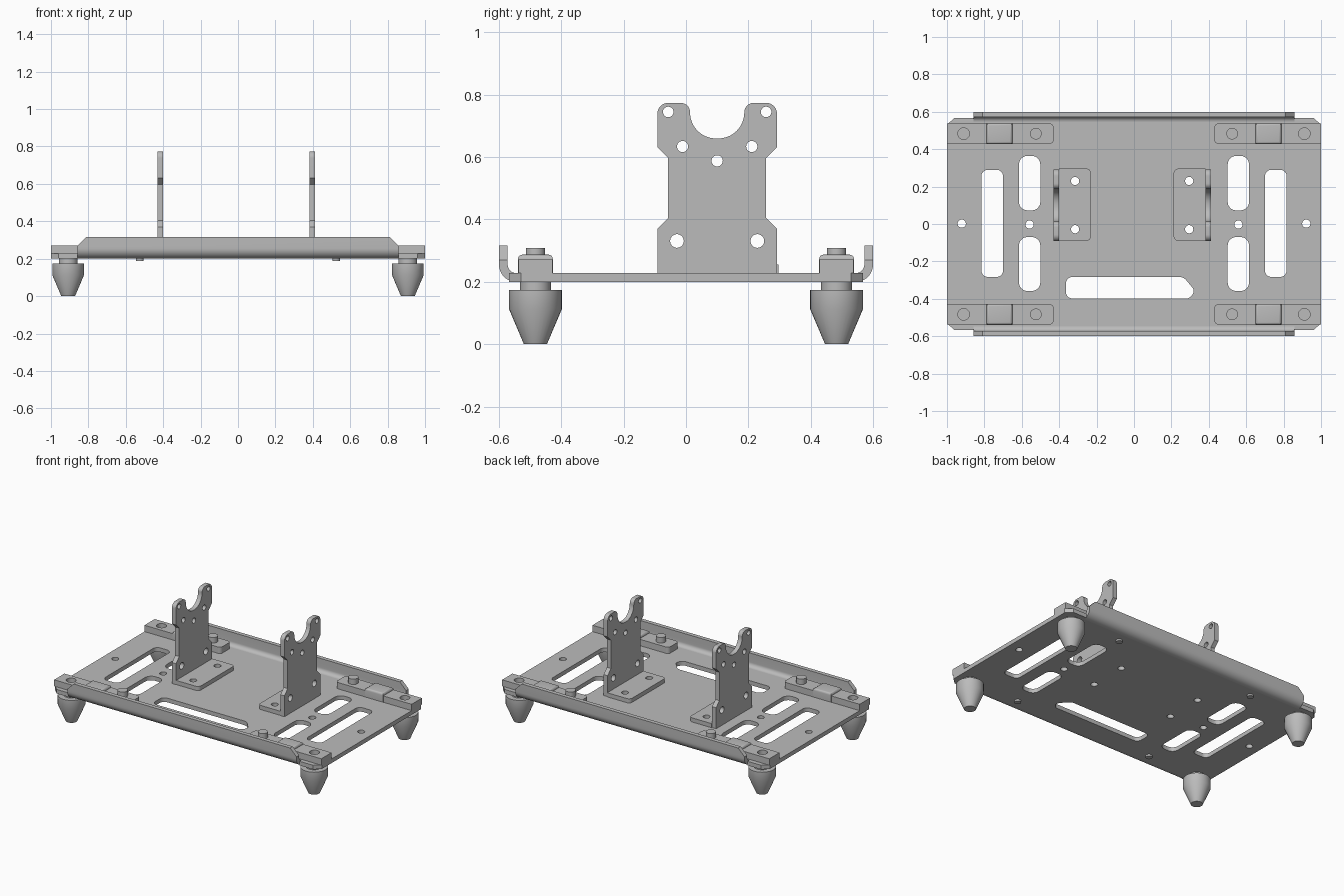
import bpy, bmesh, math
from mathutils import Matrix, Vector

if "Cube" in bpy.data.objects:
    bpy.data.objects.remove(bpy.data.objects["Cube"], do_unlink=True)

metal = bpy.data.materials.new("plain grey")
metal.use_nodes = True
GREY = (0.5, 0.5, 0.5, 1)
metal.diffuse_color = GREY
metal.node_tree.nodes["Principled BSDF"].inputs["Base Color"].default_value = GREY

BOTTOM, TOP, GAUGE = 0.2, 0.228, 0.028


def finish(name, bm, matrix=Matrix()):
    """Clean a bmesh, place it and turn it into a shaded object."""
    bm.transform(matrix)
    bmesh.ops.remove_doubles(bm, verts=bm.verts, dist=1e-5)
    bmesh.ops.recalc_face_normals(bm, faces=bm.faces)
    mesh = bpy.data.meshes.new(name)
    bm.to_mesh(mesh)
    bm.free()
    mesh.materials.clear()
    mesh.materials.append(metal)
    obj = bpy.data.objects.new(name, mesh)
    bpy.context.collection.objects.link(obj)
    bpy.ops.object.select_all(action='DESELECT')
    obj.select_set(True)
    bpy.context.view_layer.objects.active = obj
    bpy.ops.object.shade_smooth_by_angle(angle=math.radians(30))
    return obj


def rounded(corners, steps=8):
    """Outline from (x, y, radius) corners, each turned into a true arc."""
    out = []
    for i, (x, y, r) in enumerate(corners):
        p = Vector((x, y))
        if not r:
            out.append(p)
            continue
        a = (Vector(corners[i - 1][:2]) - p).normalized()
        b = (Vector(corners[(i + 1) % len(corners)][:2]) - p).normalized()
        half = (math.pi - a.angle(b)) / 2
        d, w = r * math.tan(half), math.cos(half)
        for k in range(steps + 1):
            t = k / steps
            f, g, h = (1 - t) ** 2, 2 * t * (1 - t) * w, t * t
            out.append(((p + a * d) * f + p * g + (p + b * d) * h) / (f + g + h))
    return out


def box_outline(x0, x1, y0, y1, r):
    return rounded([(x0, y0, r), (x1, y0, r), (x1, y1, r), (x0, y1, r)])


def circle(x, y, r, n=24):
    return [Vector((x + r * math.cos(k * math.tau / n), y + r * math.sin(k * math.tau / n)))
            for k in range(n)]


def sheet(name, loops, low, high, matrix=Matrix()):
    """Flat sheet with holes: first loop is the outline, the rest are cut out."""
    curve = bpy.data.curves.new(name + "_outline", 'CURVE')
    curve.dimensions, curve.fill_mode = '2D', 'BOTH'
    curve.extrude = (high - low) / 2
    for loop in loops:
        spline = curve.splines.new('POLY')
        spline.points.add(len(loop) - 1)
        for point, p in zip(spline.points, loop):
            point.co = (p.x, p.y, 0, 1)
        spline.use_cyclic_u = True
    helper = bpy.data.objects.new(name + "_helper", curve)
    bpy.context.collection.objects.link(helper)
    bpy.context.view_layer.update()
    mesh = bpy.data.meshes.new_from_object(
        helper.evaluated_get(bpy.context.evaluated_depsgraph_get()))
    bm = bmesh.new()
    bm.from_mesh(mesh)
    bpy.data.objects.remove(helper)
    bpy.data.curves.remove(curve)
    bpy.data.meshes.remove(mesh)
    return finish(name, bm, matrix @ Matrix.Translation((0, 0, (low + high) / 2)))


def lathe(name, profile, x, y, steps=32):
    """Turn an (r, z) profile around a vertical axis."""
    bm = bmesh.new()
    verts = [bm.verts.new((r, 0, z)) for r, z in profile]
    edges = [bm.edges.new(pair) for pair in zip(verts, verts[1:])]
    bmesh.ops.spin(bm, geom=verts + edges, axis=(0, 0, 1), cent=(0, 0, 0),
                   angle=math.tau, steps=steps)
    return finish(name, bm, Matrix.Translation((x, y, 0)))


# Base plate: chamfered corners, edges set back where the flanges begin
quarter = [(1, 0.53), (0.96, 0.568), (0.858, 0.568), (0.858, 0.545)]
outline = quarter + [(-x, y) for x, y in reversed(quarter)]
outline += [(-x, -y) for x, y in outline]
loops = [[Vector(p) for p in outline]]
for s in (-1, 1):
    for x, x_half, y0, y1, r in ((0.758, 0.058, -0.283, 0.29, 0.035),
                                 (0.558, 0.057, 0.073, 0.364, 0.045),
                                 (0.558, 0.057, -0.358, -0.07, 0.045)):
        loops.append(box_outline(s * x - x_half, s * x + x_half, y0, y1, r))
    loops += [circle(s * 0.558, -0.003, 0.022), circle(s * 0.921, 0.002, 0.022)]
    loops += [circle(s * 0.305 - 0.01, y, 0.022) for y in (-0.028, 0.23)]
loops.append(rounded([(-0.364, -0.398, 0.035), (0.3, -0.398, 0.035), (0.325, -0.355, 0.03),
                      (0.265, -0.283, 0.05), (-0.364, -0.283, 0.035)]))
sheet("base_plate", loops, BOTTOM, TOP)

# Bent side flanges with clipped upper corners
for side, s in (("front", -1), ("back", 1)):
    outer, inner = [], []
    for k in range(9):
        a = k * math.pi / 16
        for path, r in ((outer, 0.055), (inner, 0.055 - GAUGE)):
            path.append((0.545 + r * math.sin(a), BOTTOM + 0.055 - r * math.cos(a)))
    section = outer + [(0.6, 0.317), (0.6 - GAUGE, 0.317)] + inner[::-1]
    bm = bmesh.new()
    face = bm.faces.new([bm.verts.new((-0.858, s * y, z)) for y, z in section])
    end = bmesh.ops.extrude_face_region(bm, geom=[face])["geom"]
    bmesh.ops.translate(bm, verts=[v for v in end if isinstance(v, bmesh.types.BMVert)],
                        vec=(1.716, 0, 0))
    for e in (-1, 1):
        bmesh.ops.bisect_plane(bm, geom=bm.verts[:] + bm.edges[:] + bm.faces[:],
                               plane_co=(e * 0.858, 0, 0.27), plane_no=(e, 0, 1),
                               clear_outer=True)
        bmesh.ops.holes_fill(bm, edges=[ed for ed in bm.edges if ed.is_boundary])
    finish(side + "_flange", bm)

# Corner mounts: strip, raised cap, stud and tapered foot
for side, sy in (("front", -1), ("back", 1)):
    for hand, sx in (("right", -1), ("left", 1)):
        tag = f"{side}_{hand}_"
        y = sy * 0.483
        strip = rounded([(sx * 1.0, y - 0.055, 0), (sx * 0.43, y - 0.055, 0.022),
                         (sx * 0.43, y + 0.055, 0.022), (sx * 1.0, y + 0.055, 0)])
        sheet(tag + "strip", [strip, circle(sx * 0.911, y, 0.031)], TOP, 0.271)

        bm = bmesh.new()
        bmesh.ops.create_cube(bm, size=1, matrix=Matrix.Translation((sx * 0.719, y, 0.257))
                              @ Matrix.Diagonal((0.138, 0.112, 0.06, 1)))
        rim = [e for e in bm.edges if all(v.co.z > 0.27 for v in e.verts)]
        bmesh.ops.bevel(bm, geom=rim, offset=0.014, segments=4, profile=0.5, affect='EDGES')
        finish(tag + "cap", bm)

        lathe(tag + "stud", [(0, 0.188), (0.021, 0.188), (0.021, 0.24), (0.031, 0.24),
                             (0.031, 0.308), (0, 0.308)], sx * 0.525, y)
        lathe(tag + "foot", [(0, 0), (0.037, 0), (0.085, 0.113), (0.085, 0.174),
                             (0.05, 0.174), (0.05, BOTTOM), (0, BOTTOM)], sx * 0.908, y)

# Upright brackets: profiled plate on a flat foot, both reaching inwards
MID = 0.1
half = [(0.192, TOP, 0), (0.192, 0.37, 0), (0.157, 0.405, 0), (0.157, 0.597, 0),
        (0.192, 0.632, 0), (0.192, 0.774, 0.035), (0.087, 0.774, 0.03), (0.087, 0.66, 0.083)]
profile = [(MID + y, z, r) for y, z, r in half]
profile += [(MID - y, z, r) for y, z, r in reversed(half)]
holes = [circle(MID, 0.588, 0.018)]
for s in (-1, 1):
    holes += [circle(MID + s * y, z, r) for y, z, r in
              ((0.157, 0.745, 0.017), (0.111, 0.634, 0.018), (0.129, 0.331, 0.022))]
upright = Matrix(((0, 0, 1, 0), (1, 0, 0, 0), (0, 1, 0, 0), (0, 0, 0, 1)))
for hand, s in (("right", -1), ("left", 1)):
    x_out = s * 0.421 - 0.009
    x_in = x_out - s * 0.03
    x_tip = x_out - s * 0.2
    sheet(hand + "_bracket", [rounded(profile, 12)] + holes,
          min(x_out, x_in), max(x_out, x_in), upright)
    foot = rounded([(x_in, -0.09, 0), (x_tip, -0.09, 0.025),
                    (x_tip, 0.296, 0.025), (x_in, 0.296, 0)])
    sheet(hand + "_bracket_foot", [foot] + [circle(s * 0.305 - 0.01, y, 0.022)
                                            for y in (-0.028, 0.23)], TOP, TOP + GAUGE)
